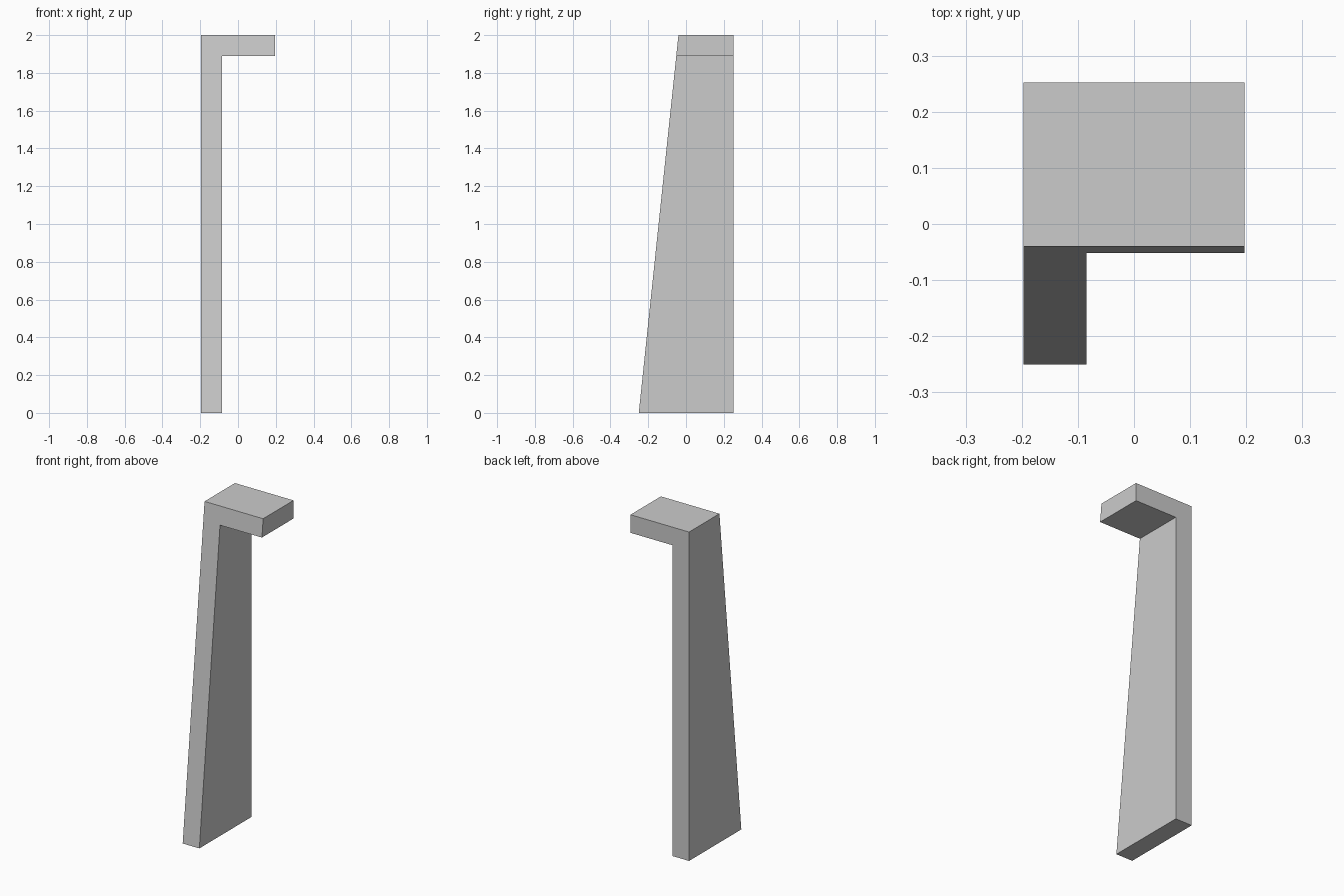
import bpy
import bmesh

cube = bpy.data.objects.get("Cube")
if cube:
    bpy.data.objects.remove(cube, do_unlink=True)

# Dimensions
HALF_WIDTH = 0.197
INNER_X = -0.085
HEIGHT = 2.0
LEDGE_Z = 1.89
BACK_Y = 0.252
FRONT_BASE_Y = -0.25
FRONT_TOP_Y = -0.04

# Plain grey material
grey = bpy.data.materials.new("plain_grey")
grey.use_nodes = True
colour = (0.6, 0.6, 0.6, 1.0)
grey.diffuse_color = colour
grey.node_tree.nodes["Principled BSDF"].inputs["Base Color"].default_value = colour


def front_y(z):
    """Depth of the sloping front at height z."""
    return FRONT_BASE_Y + (FRONT_TOP_Y - FRONT_BASE_Y) * z / HEIGHT


# Upside-down L profile: tall upright with a ledge at the top
profile = [
    (-HALF_WIDTH, 0),
    (INNER_X, 0),
    (INNER_X, LEDGE_Z),
    (HALF_WIDTH, LEDGE_Z),
    (HALF_WIDTH, HEIGHT),
    (-HALF_WIDTH, HEIGHT),
]

# Sweep the profile from the sloping front to the upright back
bm = bmesh.new()
front = [bm.verts.new((x, front_y(z), z)) for x, z in profile]
back = [bm.verts.new((x, BACK_Y, z)) for x, z in profile]
bm.faces.new(front)
bm.faces.new(back[::-1])
for i in range(len(profile)):
    j = (i + 1) % len(profile)
    bm.faces.new((front[j], front[i], back[i], back[j]))
bmesh.ops.recalc_face_normals(bm, faces=bm.faces)

mesh = bpy.data.meshes.new("tapered_bracket")
bm.to_mesh(mesh)
bm.free()
mesh.materials.append(grey)
bracket = bpy.data.objects.new("tapered_bracket", mesh)
bpy.context.collection.objects.link(bracket)
